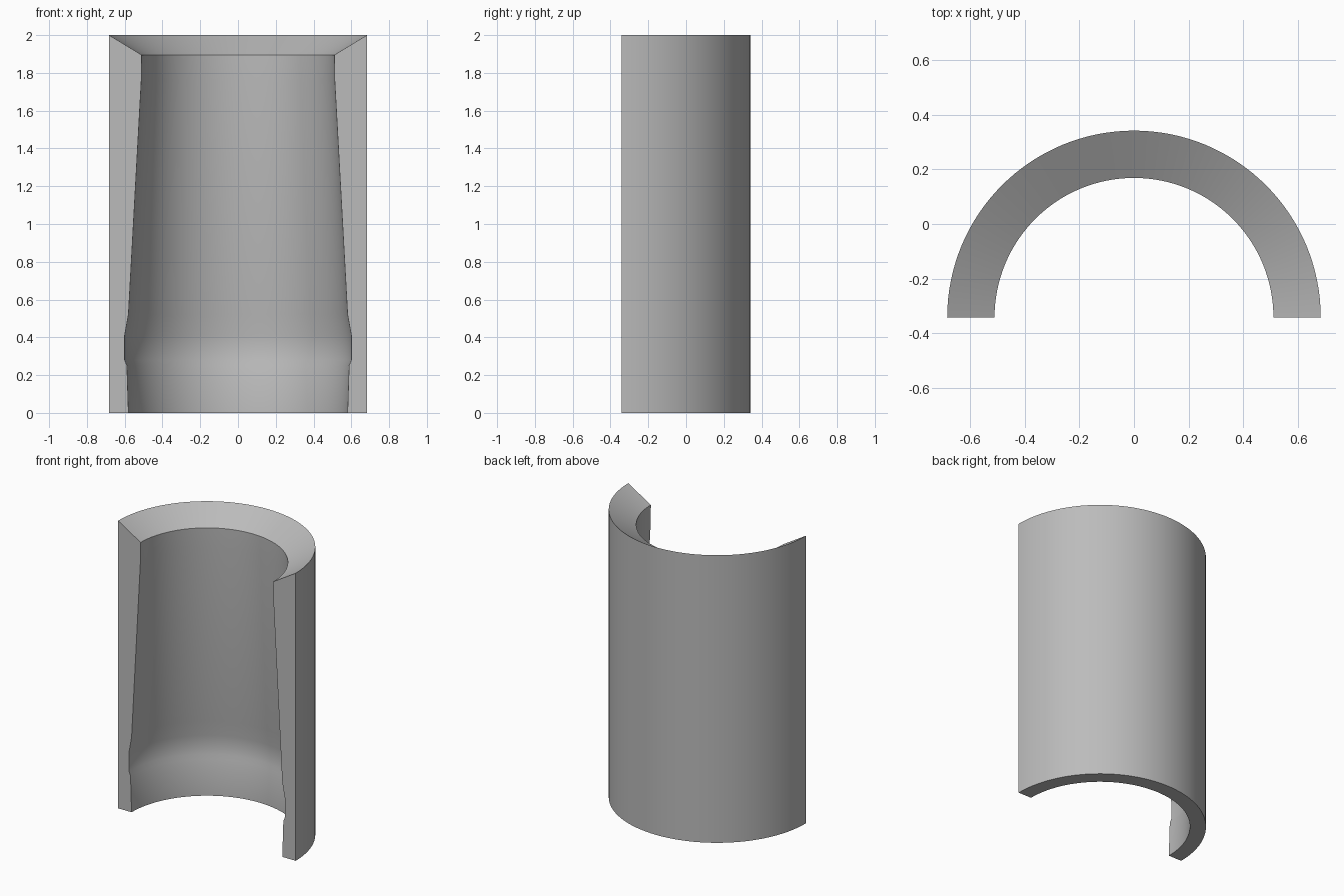
import bpy
import bmesh
from math import pi, radians
from mathutils import Matrix

cube = bpy.data.objects.get("Cube")
if cube:
    bpy.data.objects.remove(cube, do_unlink=True)

# Plain grey material
grey = bpy.data.materials.new("grey")
grey.use_nodes = True
color = (0.5, 0.5, 0.5, 1)
grey.diffuse_color = color
grey.node_tree.nodes["Principled BSDF"].inputs["Base Color"].default_value = color

# Wall section as (radius, height): straight outside, funnel rim, tapered bore with bulge
OUTER = 0.683
SECTION = [
    (OUTER, 0), (OUTER, 2),
    (0.51, 1.895), (0.512, 1.76),
    (0.58, 0.52), (0.60, 0.41), (0.60, 0.28),
    (0.588, 0.25), (0.58, 0),
]
STEPS = 64


def half_sleeve(name, section, axis_y):
    """Sweep a closed section half a turn and cap both cut ends."""
    bm = bmesh.new()
    start = bm.faces.new([bm.verts.new((r, axis_y, z)) for r, z in section])
    swept = bmesh.ops.spin(
        bm, geom=[start, *start.edges, *start.verts],
        cent=(0, axis_y, 0), axis=(0, 0, 1),
        angle=pi, steps=STEPS, use_duplicate=False)
    # The sweep carries the section to the far end; restore the near cap if needed
    near = [v for v in bm.verts if v.co.x > 0 and abs(v.co.y - axis_y) < 1e-5]
    if not any(all(v in near for v in f.verts) for f in bm.faces):
        bmesh.ops.holes_fill(bm, edges=[e for e in bm.edges if e.is_boundary])
    bmesh.ops.recalc_face_normals(bm, faces=bm.faces)
    mesh = bpy.data.meshes.new(name)
    bm.to_mesh(mesh)
    bm.free()
    mesh.materials.append(grey)
    obj = bpy.data.objects.new(name, mesh)
    bpy.context.collection.objects.link(obj)
    return obj


sleeve = half_sleeve("half_sleeve", SECTION, -OUTER / 2)

# Smooth curved walls, crisp rims and cut ends
bpy.ops.object.select_all(action="DESELECT")
sleeve.select_set(True)
bpy.context.view_layer.objects.active = sleeve
bpy.ops.object.shade_smooth_by_angle(angle=radians(30))
